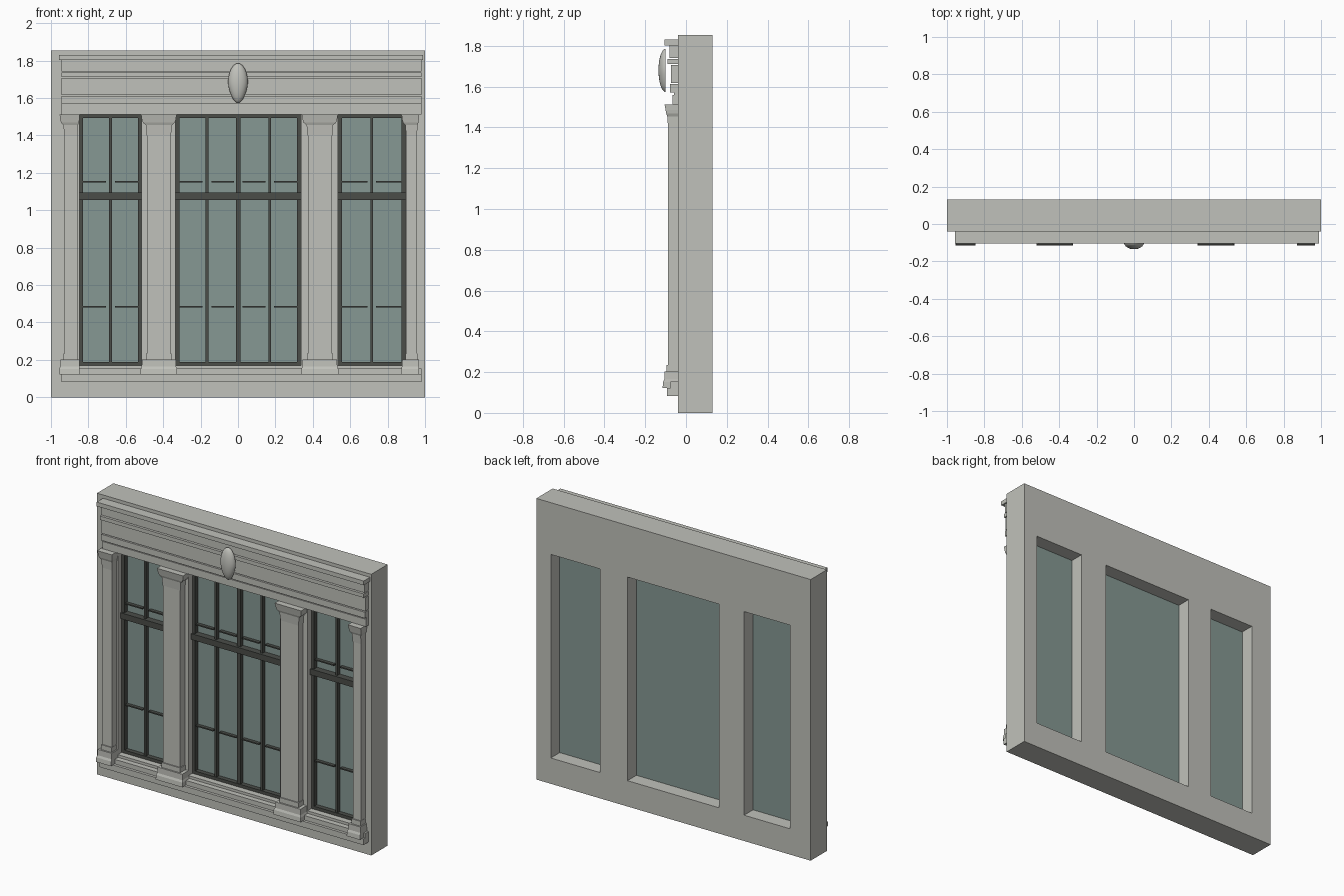
import bpy, bmesh, math

if "Cube" in bpy.data.objects:
    bpy.data.objects.remove(bpy.data.objects["Cube"])


def material(name, rgb):
    m = bpy.data.materials.new(name)
    m.use_nodes = True
    m.diffuse_color = (*rgb, 1)
    m.node_tree.nodes["Principled BSDF"].inputs["Base Color"].default_value = (*rgb, 1)
    return m


STONE = material("pale stone", (0.53, 0.535, 0.495))
GLASS = material("grey green glass", (0.24, 0.315, 0.295))
METAL = material("dark frame", (0.07, 0.075, 0.066))


def finish(name, bm, mat):
    bmesh.ops.recalc_face_normals(bm, faces=bm.faces[:])
    mesh = bpy.data.meshes.new(name)
    bm.to_mesh(mesh)
    bm.free()
    mesh.materials.append(mat)
    obj = bpy.data.objects.new(name, mesh)
    bpy.context.collection.objects.link(obj)
    return obj


def loft(bm, rings):
    """Skin a stack of horizontal rectangles (x0, x1, y0, y1, z)."""
    loops = [[bm.verts.new(p) for p in
              ((x0, y0, z), (x1, y0, z), (x1, y1, z), (x0, y1, z))]
             for x0, x1, y0, y1, z in rings]
    for a, b in zip(loops, loops[1:]):
        for i in range(4):
            j = (i + 1) % 4
            bm.faces.new((a[i], a[j], b[j], b[i]))
    bm.faces.new(loops[0][::-1])
    bm.faces.new(loops[-1])


def box(bm, x0, x1, y0, y1, z0, z1):
    loft(bm, [(x0, x1, y0, y1, z0), (x0, x1, y0, y1, z1)])


FRONT, BACK, TOP = -0.04, 0.13, 1.853
Z0, Z1 = 0.17, 1.512
SIDE_L, CENTRE, SIDE_R = (-0.848, -0.515), (-0.333, 0.336), (0.535, 0.895)

# Wall with three openings
bm = bmesh.new()
xs = [-1, *SIDE_L, *CENTRE, *SIDE_R, 1]
zs = [0, Z0, Z1, TOP]
grid = [[bm.verts.new((x, FRONT, z)) for z in zs] for x in xs]
for i in range(len(xs) - 1):
    for k in range(3):
        if not (i % 2 and k == 1):
            bm.faces.new((grid[i][k], grid[i + 1][k], grid[i + 1][k + 1], grid[i][k + 1]))
ext = bmesh.ops.extrude_face_region(bm, geom=bm.faces[:], use_keep_orig=True)
moved = [g for g in ext["geom"] if isinstance(g, bmesh.types.BMVert)]
bmesh.ops.translate(bm, verts=moved, vec=(0, BACK - FRONT, 0))
finish("wall", bm, STONE)


# Windows: glass, outer frame, transom, mullions and thin glazing bars
def window(name, span, panes):
    x0, x1 = span
    bm = bmesh.new()
    box(bm, x0, x1, 0.03, 0.037, Z0, Z1)
    finish(name + "_glass", bm, GLASS)

    bm = bmesh.new()
    t, rear = 0.02, 0.031
    box(bm, x0, x0 + t, 0, rear, Z0, Z1)
    box(bm, x1 - t, x1, 0, rear, Z0, Z1)
    box(bm, x0 + t, x1 - t, 0, rear, Z0, Z0 + t)
    box(bm, x0 + t, x1 - t, 0, rear, Z1 - t, Z1)
    finish(name + "_frame", bm, METAL)

    bm = bmesh.new()
    box(bm, x0, x1, -0.012, rear, 1.056, 1.095)
    finish(name + "_transom", bm, METAL)

    bm = bmesh.new()
    bars = bmesh.new()
    step = (x1 - x0) / panes
    for i in range(panes):
        a, b = x0 + i * step, x0 + (i + 1) * step
        if i:
            half = 0.013 if panes == 4 and i == 2 else 0.007
            box(bm, a - half, a + half, 0.004, rear, Z0 + t, Z1 - t)
        left = a + (0.023 if i else 0.015)
        right = b - (0.023 if i < panes - 1 else 0.015)
        for z in (0.485, 1.152):
            box(bars, left, right, 0.008, rear, z - 0.004, z + 0.004)
    finish(name + "_mullions", bm, METAL)
    finish(name + "_glazing_bars", bars, METAL)


window("right_window", SIDE_L, 2)
window("centre_window", CENTRE, 4)
window("left_window", SIDE_R, 2)

# Pilasters: base, shaft and flared capital as (height, side flare, front y)
BASE = [(0.123, 0.034, -0.115), (0.152, 0.034, -0.112), (0.165, 0.029, -0.106),
        (0.203, 0.027, -0.105), (0.203, 0.005, -0.095), (0.235, 0.005, -0.095)]
SHAFT = [(0.235, 0, -0.088), (1.4, 0, -0.088)]
CAPITAL = [(1.4, 0.002, -0.088), (1.455, 0.006, -0.092), (1.468, 0.022, -0.097),
           (1.485, 0.028, -0.1), (1.512, 0.032, -0.105)]


def pilaster(name, x0, x1, left_scale, right_scale):
    for part, profile in (("base", BASE), ("shaft", SHAFT), ("capital", CAPITAL)):
        bm = bmesh.new()
        loft(bm, [(x0 - f * left_scale, x1 + f * right_scale, y, FRONT + 0.002, z)
                  for z, f, y in profile])
        finish(name + "_" + part, bm, STONE)


pilaster("outer_right_pilaster", -0.928, -0.858, 0.8, 0.35)
pilaster("inner_right_pilaster", -0.486, -0.36, 1, 1)
pilaster("inner_left_pilaster", 0.373, 0.502, 1, 1)
pilaster("outer_left_pilaster", 0.9, 0.957, 0.8, 0.35)

# Horizontal mouldings across the front: name, front y, bottom, top
BANDS = [("lower_sill", -0.093, 0.083, 0.123), ("upper_sill", -0.075, 0.123, 0.153),
         ("architrave", -0.065, 1.512, 1.56), ("architrave_recess", -0.06, 1.56, 1.572),
         ("frieze_base", -0.078, 1.572, 1.612), ("frieze", -0.074, 1.617, 1.706),
         ("frieze_moulding", -0.09, 1.712, 1.737), ("upper_frieze", -0.08, 1.741, 1.803)]
for name, y, z0, z1 in BANDS:
    bm = bmesh.new()
    box(bm, -0.944, 0.98, y, FRONT + 0.002, z0, z1)
    finish(name, bm, STONE)
bm = bmesh.new()
box(bm, -0.957, 0.99, -0.105, FRONT + 0.002, 1.803, 1.831)
finish("cornice", bm, STONE)

# Teardrop boss: half sphere stretched upright, narrowing to the bottom
bm = bmesh.new()
bmesh.ops.create_uvsphere(bm, u_segments=32, v_segments=20, radius=1)
bmesh.ops.bisect_plane(bm, geom=bm.verts[:] + bm.edges[:] + bm.faces[:],
                       plane_co=(0, 0, 0), plane_no=(0, 1, 0), clear_outer=True)
bmesh.ops.holes_fill(bm, edges=[e for e in bm.edges if e.is_boundary])
for v in bm.verts:
    taper = 1 + 0.2 * min(v.co.z, 0)
    v.co = (v.co.x * 0.053 * taper, -0.1 + v.co.y * 0.035, 1.68 + v.co.z * 0.106)
boss = finish("teardrop_boss", bm, STONE)
bpy.ops.object.select_all(action="DESELECT")
boss.select_set(True)
bpy.context.view_layer.objects.active = boss
bpy.ops.object.shade_smooth_by_angle(angle=math.radians(40))
